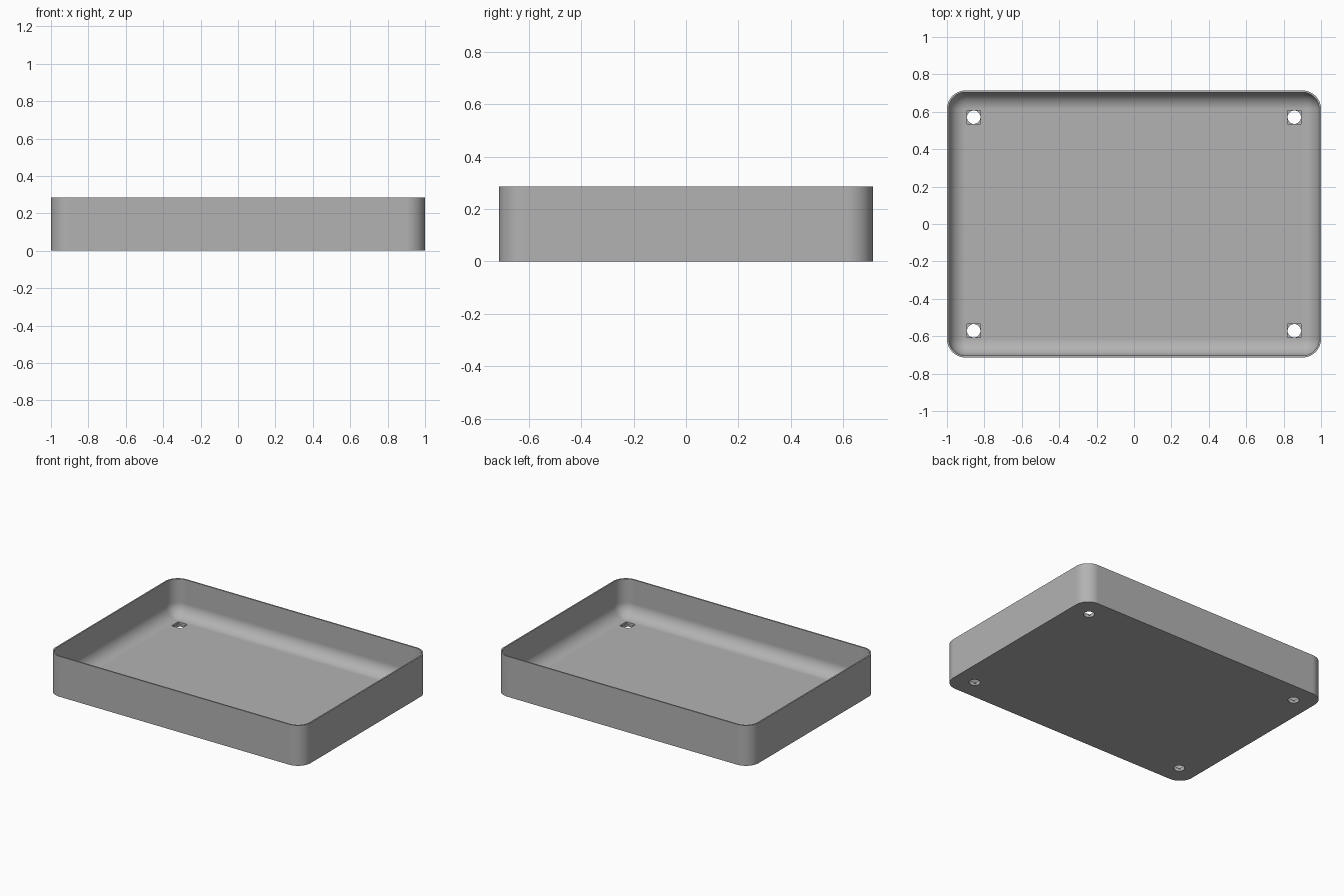
import bpy, bmesh
from math import sin, cos, pi

cube = bpy.data.objects.get("Cube")
if cube:
    bpy.data.objects.remove(cube, do_unlink=True)

# Overall sizes
HALF_X, HALF_Y, HEIGHT = 1.0, 0.714, 0.286
CORNER, WALL, FLOOR, FILLET = 0.1, 0.01, 0.028, 0.09
HOLE_X, HOLE_Y, HOLE_R = 0.857, 0.571, 0.036
STEPS = 14

grey = bpy.data.materials.new("light_grey")
grey.use_nodes = True
colour = (0.45, 0.45, 0.45, 1)
grey.diffuse_color = colour
grey.node_tree.nodes["Principled BSDF"].inputs["Base Color"].default_value = colour


def ring(bm, inset, z):
    """Rounded rectangle of vertices, moved inward by inset."""
    r = max(CORNER - inset, 0.0)
    cx, cy = HALF_X - inset - r, HALF_Y - inset - r
    verts = []
    for q, (sx, sy) in enumerate([(1, 1), (-1, 1), (-1, -1), (1, -1)]):
        for i in range(STEPS + 1):
            a = (q + i / STEPS) * pi / 2
            verts.append(bm.verts.new((sx * cx + r * cos(a), sy * cy + r * sin(a), z)))
    return verts


def add_object(name, bm):
    mesh = bpy.data.meshes.new(name)
    bm.to_mesh(mesh)
    bm.free()
    mesh.materials.append(grey)
    obj = bpy.data.objects.new(name, mesh)
    bpy.context.collection.objects.link(obj)
    return obj


# Tray shell: outside wall, rim, inside wall, rounded fillet down to the floor
profile = [(0, 0), (0, HEIGHT), (WALL, HEIGHT)]
for i in range(STEPS + 1):
    a = i / STEPS * pi / 2
    profile.append((WALL + FILLET * (1 - cos(a)), FLOOR + FILLET * (1 - sin(a))))
bm = bmesh.new()
rings = [ring(bm, inset, z) for inset, z in profile]
for low, high in zip(rings, rings[1:]):
    for i in range(len(low)):
        j = (i + 1) % len(low)
        bm.faces.new((low[i], low[j], high[j], high[i]))
bm.faces.new(rings[0][::-1])
bm.faces.new(rings[-1])
bmesh.ops.remove_doubles(bm, verts=bm.verts[:], dist=0.0002)
bmesh.ops.recalc_face_normals(bm, faces=bm.faces[:])
tray = add_object("tray", bm)

# Cutters: round through holes, with square pockets in the upper half of the floor
round_bm, square_bm = bmesh.new(), bmesh.new()
for sx in (-1, 1):
    for sy in (-1, 1):
        hole = bmesh.ops.create_cone(round_bm, cap_ends=True, segments=32,
                                     radius1=HOLE_R, radius2=HOLE_R, depth=0.3)["verts"]
        bmesh.ops.translate(round_bm, verts=hole, vec=(sx * HOLE_X, sy * HOLE_Y, 0))
        pocket = bmesh.ops.create_cube(square_bm, size=2 * HOLE_R + 0.001)["verts"]
        bmesh.ops.translate(square_bm, verts=pocket,
                            vec=(sx * HOLE_X, sy * HOLE_Y, FLOOR / 2 + HOLE_R))
cutters = [add_object("pocket_cutter", square_bm), add_object("hole_cutter", round_bm)]

bpy.context.view_layer.objects.active = tray
tray.select_set(True)
for cutter in cutters:
    cutter.hide_render = True
    mod = tray.modifiers.new("cut", 'BOOLEAN')
    mod.operation, mod.solver, mod.object = 'DIFFERENCE', 'EXACT', cutter
    bpy.ops.object.modifier_apply(modifier=mod.name)
    bpy.data.objects.remove(cutter, do_unlink=True)

# Smooth rounded parts, crisp rim and base
bpy.ops.object.select_all(action='DESELECT')
tray.select_set(True)
bpy.ops.object.shade_smooth_by_angle(angle=pi / 6)
weighted = tray.modifiers.new("weighted_normals", 'WEIGHTED_NORMAL')
weighted.keep_sharp = True
